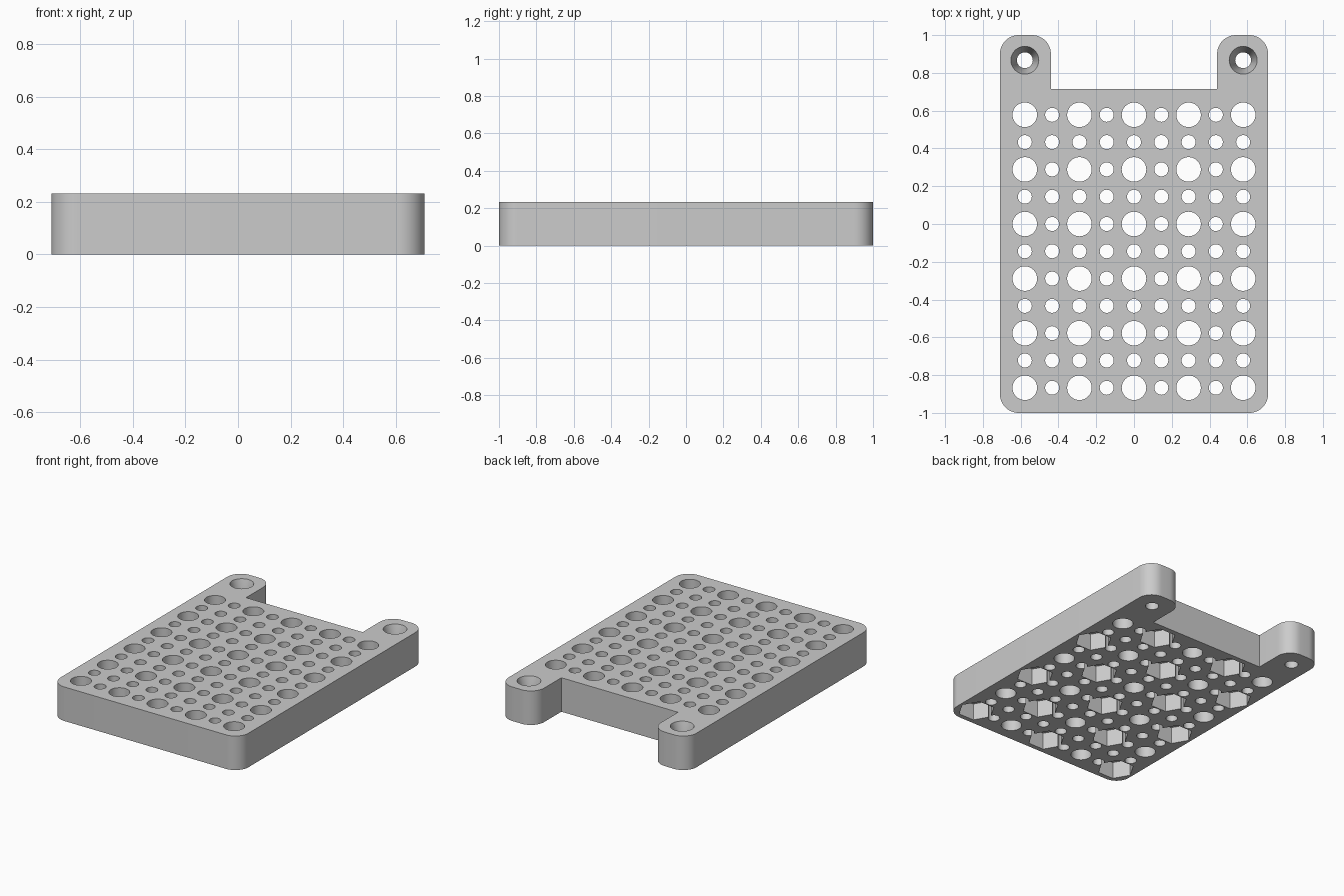
import bpy, bmesh
from math import pi, cos, sin, radians

PITCH = 0.1445
HEIGHT = 0.232
HALF_W, HALF_L = 0.71, 1.0
NOTCH_X, NOTCH_Y = 0.44, 0.715
CORNER = 0.1

cube = bpy.data.objects.get("Cube")
if cube:
    bpy.data.objects.remove(cube, do_unlink=True)

grey = bpy.data.materials.new("plain grey")
grey.use_nodes = True
grey.diffuse_color = (0.6, 0.6, 0.6, 1)
grey.node_tree.nodes["Principled BSDF"].inputs["Base Color"].default_value = (0.6, 0.6, 0.6, 1)


def to_object(bm, name):
    bmesh.ops.recalc_face_normals(bm, faces=bm.faces)
    mesh = bpy.data.meshes.new(name)
    bm.to_mesh(mesh)
    bm.free()
    mesh.materials.append(grey)
    obj = bpy.data.objects.new(name, mesh)
    bpy.context.collection.objects.link(obj)
    return obj


def add_tube(bm, x, y, z0, z1, r0, r1, sides):
    """Closed prism or cone section with radius r0 at z0 and r1 at z1."""
    rings = [[bm.verts.new((x + r * cos(2 * pi * k / sides), y + r * sin(2 * pi * k / sides), z))
              for k in range(sides)] for z, r in ((z0, r0), (z1, r1))]
    bm.faces.new(rings[0])
    bm.faces.new(rings[1])
    for k in range(sides):
        n = (k + 1) % sides
        bm.faces.new((rings[0][k], rings[0][n], rings[1][n], rings[1][k]))


def arc(cx, cy, start):
    """Quarter-circle corner, counter-clockwise."""
    steps = 12
    return [(cx + CORNER * cos(start + pi / 2 * k / steps),
             cy + CORNER * sin(start + pi / 2 * k / steps)) for k in range(steps + 1)]


def cut(target, bm, name):
    cutter = to_object(bm, name)
    cutter.hide_render = True
    mod = target.modifiers.new(name, 'BOOLEAN')
    mod.operation, mod.solver, mod.object = 'DIFFERENCE', 'EXACT', cutter
    bpy.context.view_layer.objects.active = target
    bpy.ops.object.modifier_apply(modifier=mod.name)
    bpy.data.objects.remove(cutter, do_unlink=True)


# Plate outline: rounded front corners, two rounded ears at the back, square notch
right_side = (arc(HALF_W - CORNER, CORNER - HALF_L, -pi / 2)
              + arc(HALF_W - CORNER, HALF_L - CORNER, 0)
              + arc(NOTCH_X + CORNER, HALF_L - CORNER, pi / 2)
              + [(NOTCH_X, NOTCH_Y)])
outline = right_side + [(-x, y) for x, y in reversed(right_side)]
bm = bmesh.new()
base = bm.faces.new([bm.verts.new((x, y, 0)) for x, y in outline])
top = bmesh.ops.extrude_face_region(bm, geom=[base])["geom"]
bmesh.ops.translate(bm, vec=(0, 0, HEIGHT), verts=[v for v in top if isinstance(v, bmesh.types.BMVert)])
plate = to_object(bm, "perforated_plate")

# Grid of through holes, large on every second row and column
holes, pockets = bmesh.new(), bmesh.new()
for i in range(-4, 5):
    for j in range(-6, 5):
        large = i % 2 == 0 and j % 2 == 0
        x, y = i * PITCH, j * PITCH
        radius, sides = (0.065, 40) if large else (0.037, 28)
        add_tube(holes, x, y, -0.1, HEIGHT + 0.1, radius, radius, sides)
        # Hexagonal nut pockets underneath, in a checker pattern
        if large and (i + j) % 4 != 0:
            add_tube(pockets, x, y, -0.1, HEIGHT / 2, 0.117, 0.117, 6)

# Mounting holes in the ears, tapered towards the top
sinks = bmesh.new()
for side in (-1, 1):
    x, y = side * 4 * PITCH, 6 * PITCH
    add_tube(holes, x, y, -0.1, HEIGHT + 0.1, 0.042, 0.042, 32)
    add_tube(sinks, x, y, HEIGHT / 2, HEIGHT + 0.01, 0.042, 0.0765, 32)

cut(plate, holes, "through_holes")
cut(plate, sinks, "tapered_holes")
cut(plate, pockets, "nut_pockets")

bpy.ops.object.select_all(action='DESELECT')
plate.select_set(True)
bpy.context.view_layer.objects.active = plate
bpy.ops.object.shade_smooth_by_angle(angle=radians(25))
